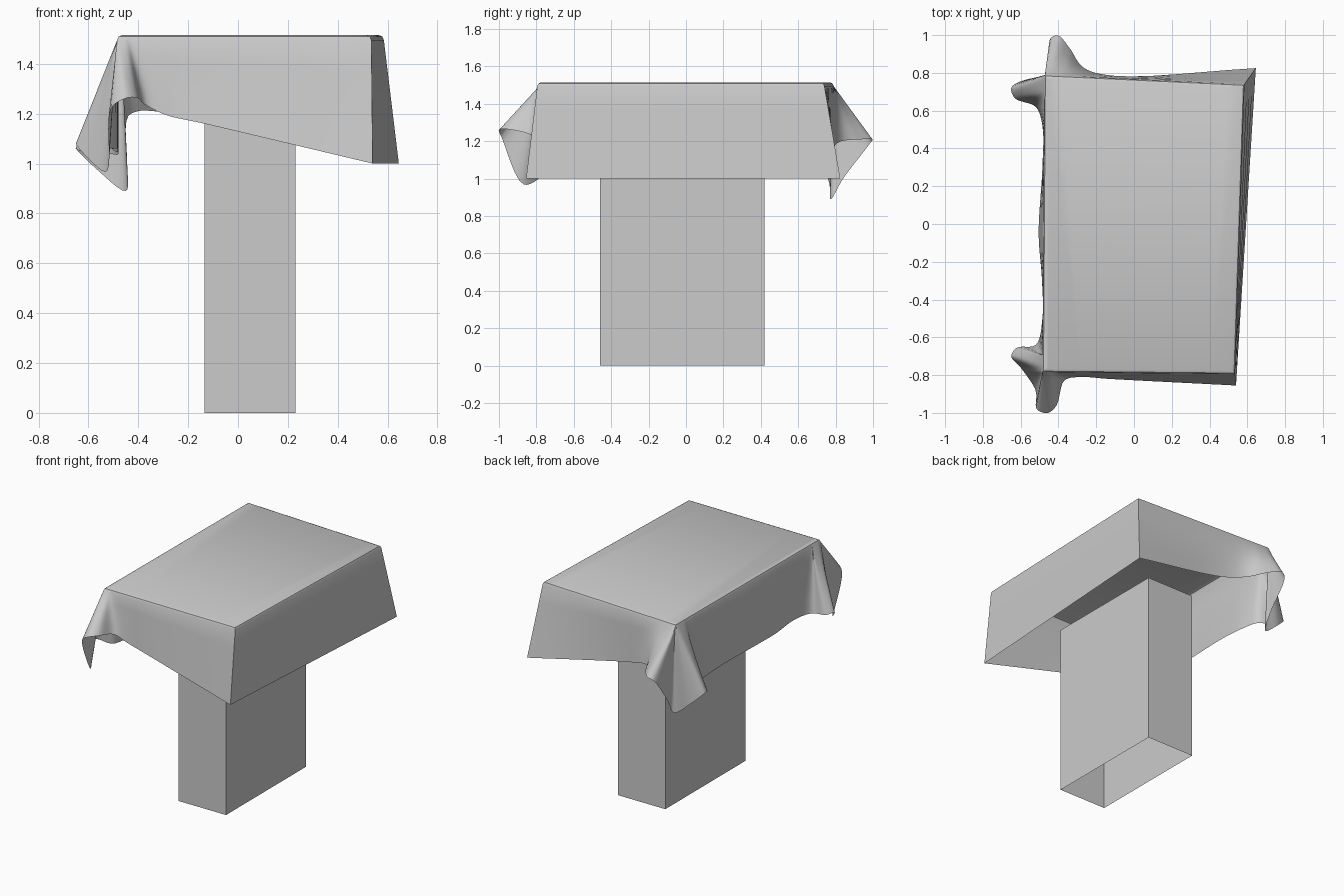
import bpy, bmesh
from mathutils import Vector as V

if "Cube" in bpy.data.objects:
    bpy.data.objects.remove(bpy.data.objects["Cube"])


def finish(name, bm, smooth):
    bmesh.ops.remove_doubles(bm, verts=bm.verts, dist=0.0004)
    bmesh.ops.recalc_face_normals(bm, faces=bm.faces)
    me = bpy.data.meshes.new(name)
    bm.to_mesh(me)
    bm.free()
    ob = bpy.data.objects.new(name, me)
    bpy.context.collection.objects.link(ob)
    if smooth:
        bpy.ops.object.select_all(action='DESELECT')
        ob.select_set(True)
        bpy.context.view_layer.objects.active = ob
        bpy.ops.object.shade_smooth_by_angle(angle=0.7)
    return ob


# Pedestal: rectangular tube, open at the bottom and under the cloth
bm = bmesh.new()
bmesh.ops.create_cube(bm, size=1)
for v in bm.verts:
    v.co = V((0.0475 + v.co.x * 0.365, -0.02 + v.co.y * 0.88, (v.co.z + 0.5) * 1.187))
bm.normal_update()
bmesh.ops.delete(bm, geom=[f for f in bm.faces if abs(f.normal.z) > 0.9], context='FACES_ONLY')
finish("pedestal", bm, False)

# Tablecloth hem, running from front right round the left to back right
front = [(.54, -.855, 1.0), (-.135, -.82, 1.16), (-.29, -.81, 1.195), (-.37, -.83, 1.235),
         (-.41, -.96, 1.265), (-.455, -1.0, 1.26), (-.51, -.985, 1.22), (-.525, -.87, .97)]
left = [(-.60, -.76, 1.02), (-.65, -.70, 1.08), (-.62, -.655, 1.07), (-.52, -.64, 1.06),
        (-.485, -.5, 1.06), (-.487, -.3, 1.045), (-.505, -.05, 1.06), (-.485, .3, 1.05),
        (-.485, .52, 1.035), (-.52, .62, 1.04), (-.63, .665, 1.05), (-.65, .72, 1.06),
        (-.57, .765, .98)]
back = [(-.45, .775, .89), (-.445, .84, 1.0), (-.44, .985, 1.19), (-.40, .997, 1.21),
        (-.34, .93, 1.21), (-.27, .83, 1.20), (-.11, .785, 1.156), (.645, .825, 1.0)]

# Tabletop corners: front right, front left, back left, back right
FR, FL, BL, BR = V((.535, -.795)), V((-.485, -.785)), V((-.475, .79)), V((.585, .74))
EDGES = [(FR, FL, 0), (FL, BL, 1), (BL, BR, 0)]


def top_point(p, side):
    """Edge point above p, gathered toward the left corners where folds fan out."""
    a, b, axis = EDGES[side]
    t = min(1, max(0, (p[axis] - a[axis]) / (b[axis] - a[axis])))
    length = (b - a).length
    r = 0.2 / length
    if side < 2 and 1 - t < r:
        t = 1 - (1 - t) ** 2 / r
    if side > 0 and t < r:
        t = t * t / r
    return a.lerp(b, t)


def spline(p0, p1, p2, p3, u):
    """Centripetal Catmull-Rom."""
    t = [0]
    pts = (p0, p1, p2, p3)
    for a, b in zip(pts, pts[1:]):
        t.append(t[-1] + max((b - a).length, 1e-4) ** 0.5)
    x = t[1] + (t[2] - t[1]) * u
    f = lambda a, b, i, j: a + (b - a) * ((x - t[i]) / (t[j] - t[i]))
    a1, a2, a3 = f(p0, p1, 0, 1), f(p1, p2, 1, 2), f(p2, p3, 2, 3)
    return f(f(a1, a2, 0, 2), f(a2, a3, 1, 3), 1, 2)


hem = [V(p) for p in front + left + back]
sides = [0] * len(front) + [1] * len(left) + [2] * len(back)
pad = [hem[0] * 2 - hem[1]] + hem + [hem[-1] * 2 - hem[-2]]
N = 6
columns = []
for i in range(len(hem) - 1):
    for k in range(N):
        p = spline(*pad[i:i + 4], k / N)
        columns.append((top_point(p, sides[i] if k < N / 2 else sides[i + 1]), p))
columns.append((BR, hem[-1]))

# Tablecloth: flat top, small rounded rim, draped skirt
bm = bmesh.new()
centre = (FR + FL + BL + BR) / 4


def inset(q, d):
    v = q - centre
    return centre + V((v.x * (1 - d / .53), v.y * (1 - d / .78)))


grid = []
for q, p in columns:
    rim = V((q.x, q.y, 1.495))
    path = [inset(q, .02).to_3d() + V((0, 0, 1.515)), inset(q, .006).to_3d() + V((0, 0, 1.509))]
    path += [rim.lerp(p, j / 4) for j in range(5)]
    grid.append([bm.verts.new(c) for c in path])
for i, a in enumerate(grid):
    b = grid[(i + 1) % len(grid)]
    for j in range(len(a) - 1):
        bm.faces.new((a[j], b[j], b[j + 1], a[j + 1]))
bm.faces.new([g[0] for g in grid])
finish("tablecloth", bm, True)
